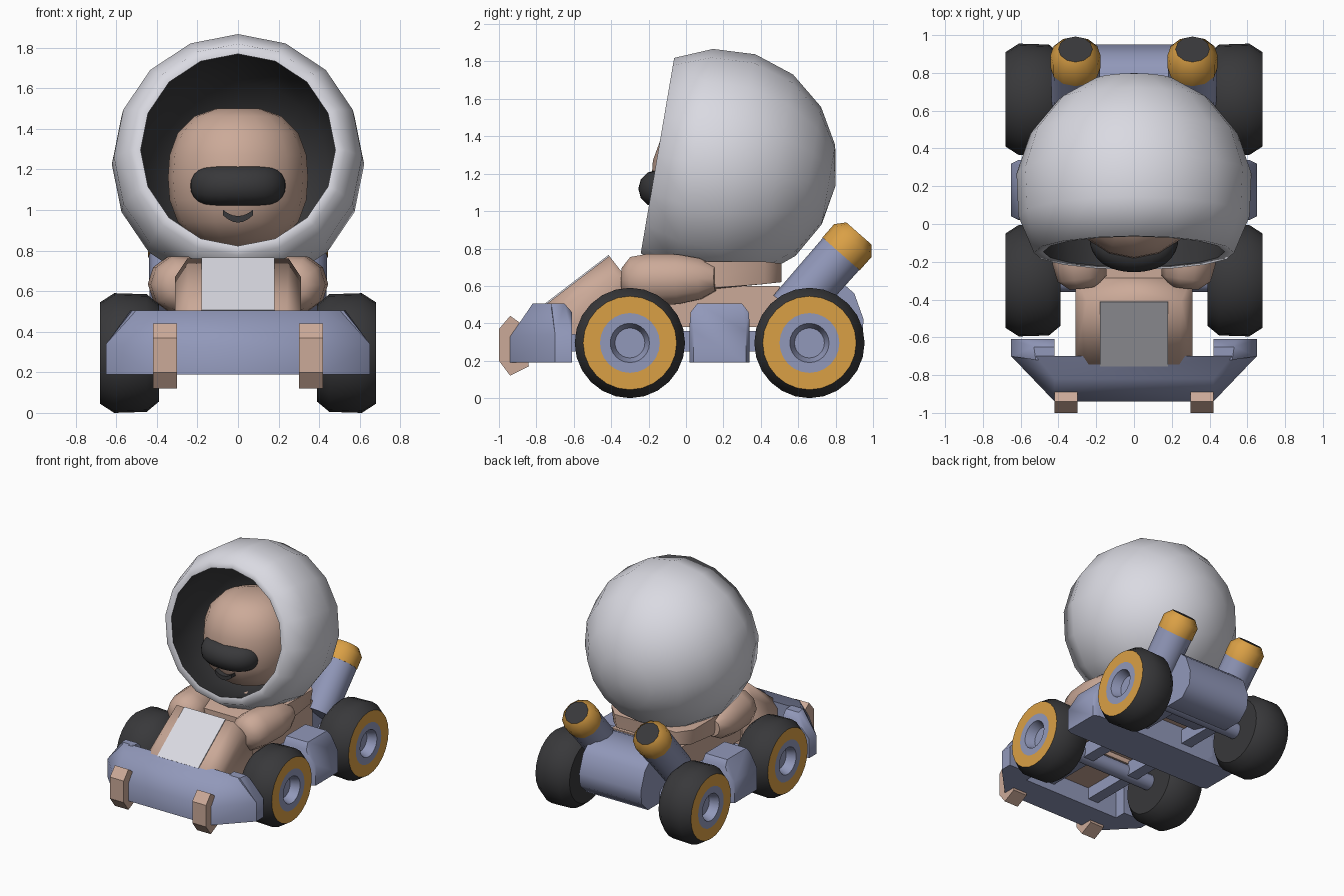
import bpy, bmesh, math
from mathutils import Vector

if "Cube" in bpy.data.objects:
    bpy.data.objects.remove(bpy.data.objects["Cube"])


def material(name, r, g, b):
    m = bpy.data.materials.new(name)
    m.diffuse_color = (r, g, b, 1)
    m.use_nodes = True
    m.node_tree.nodes["Principled BSDF"].inputs["Base Color"].default_value = m.diffuse_color
    return m


TAN = material("tan", .60, .40, .315)
WHITE = material("white", .70, .70, .76)
BLUE = material("slate blue", .285, .315, .49)
ORANGE = material("orange", .70, .35, .06)
DARK = material("charcoal", .04, .04, .043)


def finish(name, bm, mats, angle=35):
    bmesh.ops.recalc_face_normals(bm, faces=bm.faces)
    me = bpy.data.meshes.new(name)
    bm.to_mesh(me)
    bm.free()
    for m in mats:
        me.materials.append(m)
    ob = bpy.data.objects.new(name, me)
    bpy.context.collection.objects.link(ob)
    bpy.ops.object.select_all(action='DESELECT')
    ob.select_set(True)
    bpy.context.view_layer.objects.active = ob
    bpy.ops.object.shade_smooth_by_angle(angle=math.radians(angle))
    return ob


def hull(name, pts, mat, mirror=False, angle=48):
    """Convex solid around points; mirror adds each point at -x."""
    bm = bmesh.new()
    pts = list(pts)
    if mirror:
        pts += [(-x, y, z) for x, y, z in pts]
    for p in pts:
        bm.verts.new(p)
    bmesh.ops.convex_hull(bm, input=bm.verts)
    bmesh.ops.delete(bm, geom=[v for v in bm.verts if not v.link_faces], context='VERTS')
    bmesh.ops.dissolve_limit(bm, angle_limit=.01, verts=bm.verts, edges=bm.edges)
    return finish(name, bm, [mat], angle)


def box(name, x0, x1, y0, y1, z0, z1, mat):
    return hull(name, [(x, y, z) for x in (x0, x1) for y in (y0, y1) for z in (z0, z1)], mat)


def prism(name, yz, x0, x1, mat, angle=48):
    return hull(name, [(x, y, z) for x in (x0, x1) for y, z in yz], mat, angle=angle)


def lathe(name, origin, axis, profile, segs, mats, slots=None, angle=35):
    """Spin (distance, radius) points around an axis; slots colour each band."""
    bm = bmesh.new()
    q = Vector(axis).to_track_quat('Z', 'Y')
    rings = []
    for d, r in profile:
        rings.append([bm.verts.new(Vector(origin) + q @ Vector(
            (r * math.cos(2 * math.pi * i / segs), r * math.sin(2 * math.pi * i / segs), d)))
            for i in range(segs)])
    for k in range(len(rings) - 1):
        for i in range(segs):
            j = (i + 1) % segs
            f = bm.faces.new((rings[k][i], rings[k][j], rings[k + 1][j], rings[k + 1][i]))
            f.material_index = slots[k] if slots else 0
    bmesh.ops.remove_doubles(bm, verts=bm.verts, dist=.0005)
    return finish(name, bm, mats, angle)


# Helmet: cut sphere shell, opening tilted slightly upward
tilt = math.radians(9.7)
face_dir = (0, -math.cos(tilt), math.sin(tilt))
outer = [(-.628 * math.cos(math.radians(a)), .628 * math.sin(math.radians(a)))
         for a in (0, 20, 40, 61, 82, 103, 122.5)]
inner = [(.332, .48), (.2, .505), (0, .52), (-.28, .45), (-.45, .26), (-.52, 0)]
lathe("helmet", (0, .18, 1.24), face_dir, outer + inner, 16, [WHITE, DARK],
      [0] * 7 + [1] * 5, 75)

# Head: boxy ellipsoid with a flattened top
bm = bmesh.new()
bmesh.ops.create_uvsphere(bm, u_segments=16, v_segments=10, radius=1)
for v in bm.verts:
    d = v.co
    h = math.hypot(d.x, d.y)
    d = d / (h ** 2.5 + abs(d.z) ** 2.5) ** .4
    v.co = (d.x * .345, .16 + d.y * .345, 1.16 + min(d.z, .97) * .35)
finish("head", bm, [TAN], 50)

# Visor: rounded bar curved around the face
bm = bmesh.new()
n = 16
rings = []
for k in range(n + 1):
    t = -math.cos(math.pi * k / n)
    x = .235 * t
    s = max(1 - abs(t) ** 5, .0) ** .5
    rings.append([bm.verts.new((x, -.155 + 1.3 * x * x + .10 * s * math.cos(a),
                                1.12 + .1 * s * math.sin(a)))
                  for a in [2 * math.pi * i / 12 for i in range(12)]])
for a, b in zip(rings, rings[1:]):
    for i in range(12):
        j = (i + 1) % 12
        bm.faces.new((a[i], a[j], b[j], b[i]))
bmesh.ops.remove_doubles(bm, verts=bm.verts, dist=.0005)
finish("visor", bm, [DARK], 50)

# Mouth: small crescent
for k in range(6):
    pts = []
    for j in (k, k + 1):
        t = -1 + j / 3
        x = .073 * t
        for z in (.938 + .035 * t * t, .97 + .03 * t * t):
            pts += [(x, -.185, z), (x, -.05, z)]
    hull("mouth_%d" % k, pts, DARK)

# Body tub, shoulder deck and sloped hood
box("body_tub", -.30, .30, -.35, .5, .38, .60, TAN)
hull("shoulder_deck", [(.36, .02, .73), (.36, .42, .73), (.27, .51, .72), (.36, .02, .58),
                       (.34, .42, .61), (.25, .51, .62), (.25, -.2, .68), (.25, -.2, .55)],
     TAN, True)
hull("hood", [(.24, -.75, .50), (.24, -.75, .34), (.31, -.71, .45), (.31, -.71, .34),
              (.25, -.41, .76), (.31, -.385, .67), (.25, -.33, .65), (.31, -.27, .58),
              (.31, -.25, .34)], TAN, True)
hull("hood_panel", [(.18, -.75, .50), (.18, -.41, .76), (.18, -.754, .506), (.18, -.414, .766)],
     WHITE, True)

# Front bumper with swept corners
hull("bumper", [(.42, -.94, .19), (.42, -.94, .33), (.42, -.82, .505), (.52, -.70, .505),
                (.65, -.70, .19), (.65, -.70, .34)], BLUE, True, 60)

for s, side in ((1, "right"), (-1, "left")):
    # Bumper ends
    hull("bumper_end_" + side,
         [(s * x, y, z) for x, y, z in
          [(.42, -.72, .19), (.42, -.61, .19), (.65, -.70, .19), (.65, -.61, .19), (.65, -.70, .34),
           (.65, -.61, .34), (.52, -.72, .505), (.53, -.65, .505), (.54, -.61, .46),
           (.42, -.72, .505), (.42, -.65, .505), (.42, -.61, .46)]], BLUE)

    # Bumper claws
    prism("claw_" + side, [(-1, .20), (-1, .37), (-.94, .44), (-.87, .39), (-.84, .17), (-.94, .12)],
          s * .30, s * .42, TAN, 20)

    # Arms reaching forward
    lathe("arm_" + side, (s * .27, -.34, .63), (s * .06, .5, .01),
          [(0, 0), (0, .07), (.05, .13), (.14, .145), (.3, .14), (.42, .115), (.5, .07), (.5, 0)],
          10, [TAN], angle=45)

    # Side pods
    hull("side_pod_" + side,
         [(s * x, .18 + e * y, z) for e in (1, -1) for x, y, z in
          [(.65, .14, .19), (.61, .16, .19), (.65, .14, .36), (.61, .16, .40), (.57, .12, .505),
           (.58, .155, .46), (.38, .12, .505), (.38, .155, .46), (.38, .16, .19)]], BLUE)

    # Chassis rails
    box("chassis_rail_" + side, s * .16, s * .25, -.75, .85, .25, .36, BLUE)

    # Wheels
    for y, end in ((-.3, "front"), (.66, "rear")):
        lathe("wheel_%s_%s" % (end, side), (0, y, .295), (s, 0, 0),
              [(.39, 0), (.39, .24), (.45, .29), (.61, .295), (.68, .25), (.68, .16),
               (.68, .105), (.61, .08), (.61, 0)],
              24, [DARK, ORANGE, BLUE], [0, 0, 0, 0, 1, 2, 2, 2], 45)

    # Exhaust pipes with coloured tips and dark ends
    lathe("exhaust_" + side, (s * .31, .925, .88), (0, .66, .75),
          [(-.55, 0), (-.55, .125), (-.145, .13), (-.145, .133), (-.05, .133), (0, .09), (0, 0)],
          12, [BLUE, ORANGE, DARK], [0, 0, 1, 1, 1, 2], 48)

# Axles
for y, end in ((-.3, "front"), (.66, "rear")):
    lathe("axle_" + end, (0, y, .295), (1, 0, 0),
          [(-.45, 0), (-.45, .06), (.45, .06), (.45, 0)], 12, [BLUE])

# Middle cross floor, rear engine
box("cross_floor", -.45, .45, .02, .34, .19, .40, BLUE)
prism("engine", [(.48, .30), (.48, .58), (.60, .64), (.82, .63), (.90, .56), (.95, .42),
                 (.94, .32), (.86, .24), (.70, .24)], -.27, .27, BLUE)
